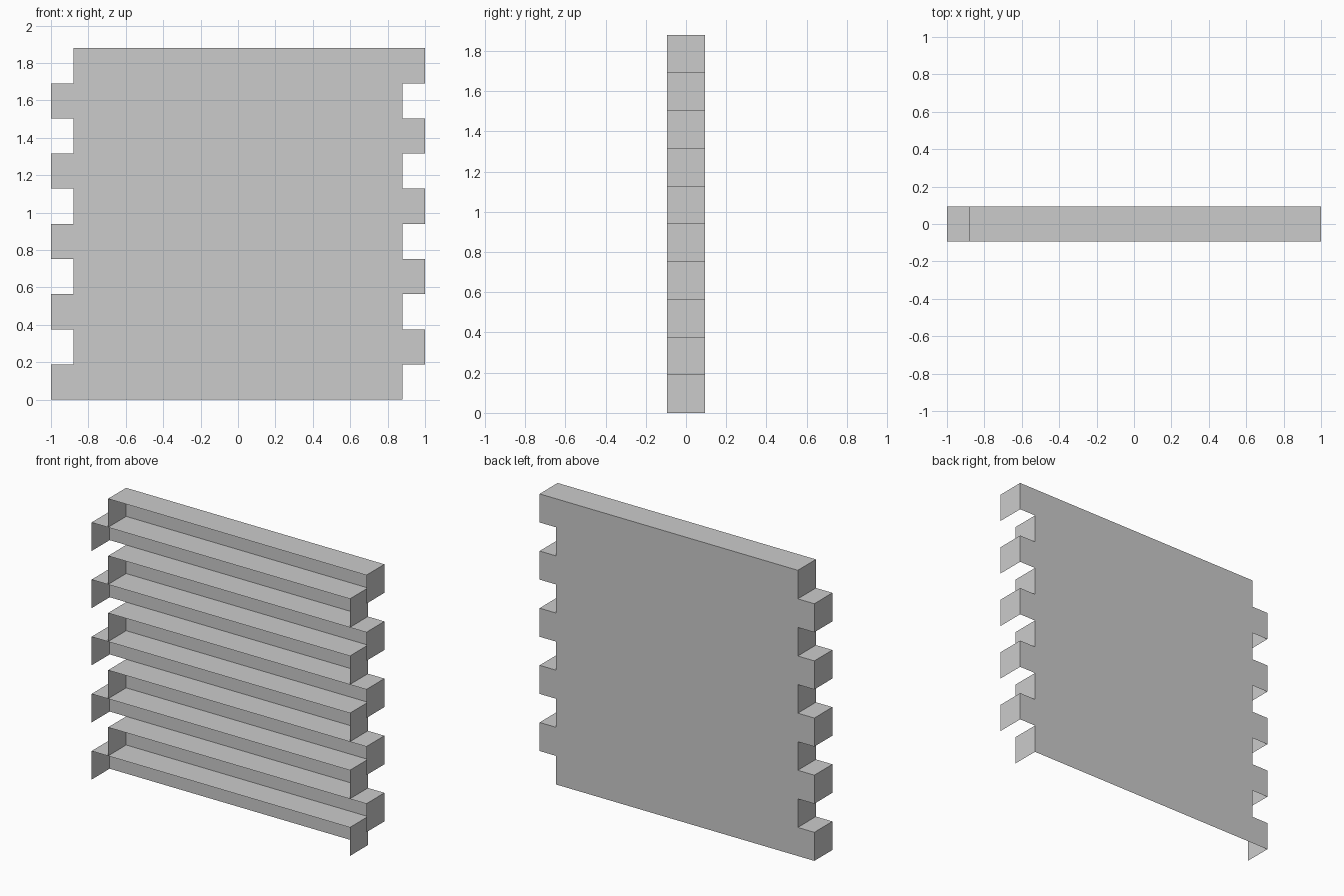
import bpy, bmesh

if "Cube" in bpy.data.objects:
    bpy.data.objects.remove(bpy.data.objects["Cube"])

ROWS = 10
H = 0.188       # row height
D = 0.094       # half depth
INNER = 0.88    # recessed end
OUTER = 1.0     # protruding end


def add_course(name, x0, x1, z0):
    """One hollow course of the wall: a box open at the front and bottom."""
    bm = bmesh.new()
    bmesh.ops.create_cube(bm, size=1.0)
    for v in bm.verts:
        v.co = ((x0 + x1) / 2 + v.co.x * (x1 - x0),
                v.co.y * 2 * D,
                z0 + (v.co.z + 0.5) * H)
    bm.normal_update()
    open_sides = [f for f in bm.faces if f.normal.y < -0.5 or f.normal.z < -0.5]
    bmesh.ops.delete(bm, geom=open_sides, context='FACES')
    mesh = bpy.data.meshes.new(name)
    bm.to_mesh(mesh)
    bm.free()
    obj = bpy.data.objects.new(name, mesh)
    bpy.context.collection.objects.link(obj)


# Courses alternate left and right to form the toothed ends
for i in range(ROWS):
    if i % 2 == 0:
        x0, x1 = -OUTER, INNER
    else:
        x0, x1 = -INNER, OUTER
    add_course(f"wall_course_{i + 1}", x0, x1, i * H)
